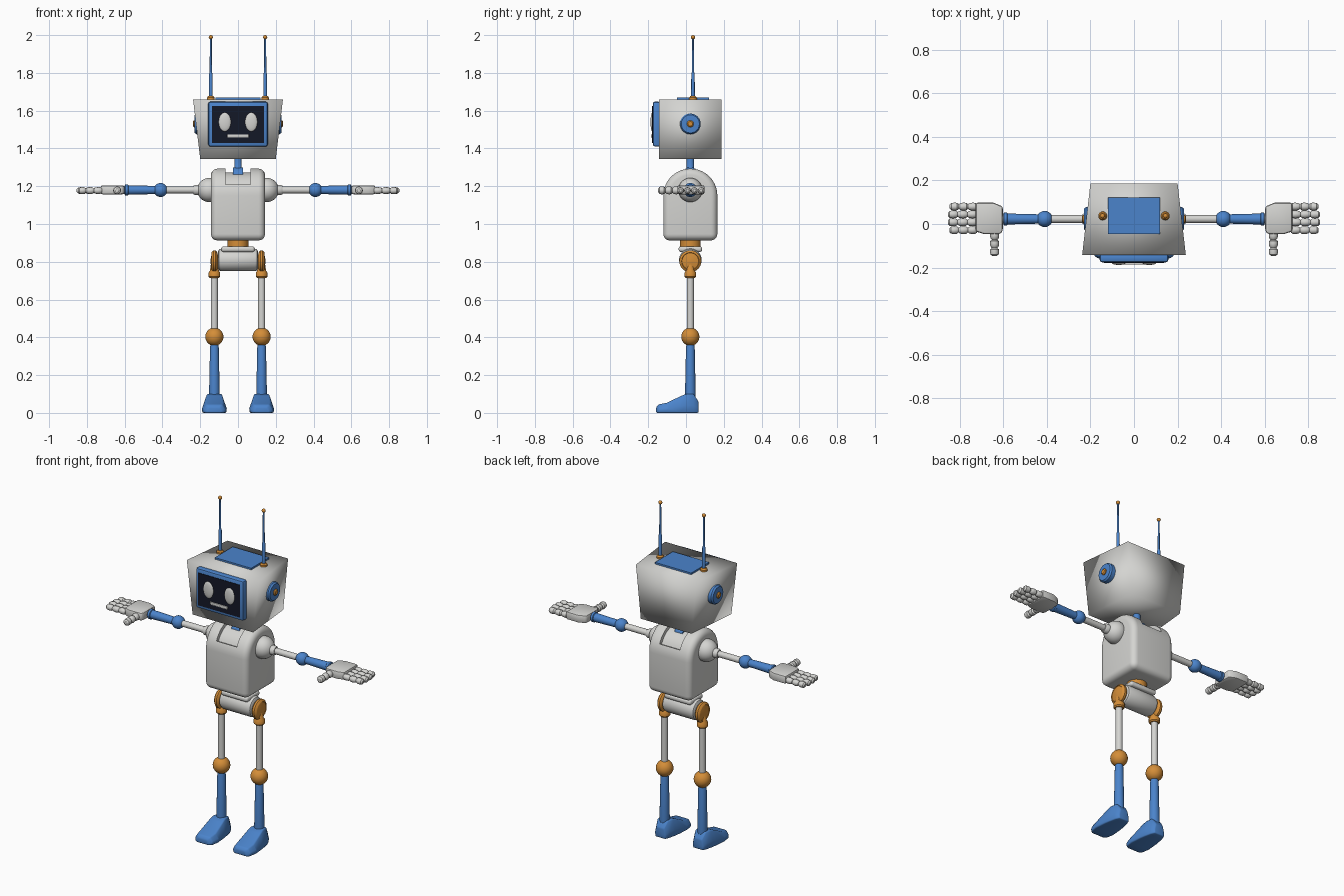
import bpy, bmesh
from math import sin, cos, pi, radians
from mathutils import Vector, Matrix

if "Cube" in bpy.data.objects:
    bpy.data.objects.remove(bpy.data.objects["Cube"])


def material(name, rgb):
    m = bpy.data.materials.new(name)
    m.use_nodes = True
    m.diffuse_color = (*rgb, 1)
    m.node_tree.nodes["Principled BSDF"].inputs["Base Color"].default_value = (*rgb, 1)
    return m


WHITE = material("light grey", (0.66, 0.66, 0.64))
BLUE = material("blue", (0.07, 0.23, 0.6))
ORANGE = material("orange", (0.66, 0.27, 0.04))
DARK = material("screen black", (0.007, 0.009, 0.02))
SIDES = {"left": 1, "right": -1}
YC = 0.023  # depth of the body axis


def finish(name, mat, bm, bevel=0, segments=3, cutter=None, angle=35):
    """Turn a bmesh into a shaded object, with optional bevel and cut."""
    bmesh.ops.recalc_face_normals(bm, faces=bm.faces)
    mesh = bpy.data.meshes.new(name)
    bm.to_mesh(mesh)
    bm.free()
    ob = bpy.data.objects.new(name, mesh)
    bpy.context.collection.objects.link(ob)
    mesh.materials.append(mat)
    bpy.ops.object.select_all(action="DESELECT")
    ob.select_set(True)
    bpy.context.view_layer.objects.active = ob
    if bevel:
        mod = ob.modifiers.new("bevel", "BEVEL")
        mod.width, mod.segments = bevel, segments
        mod.use_clamp_overlap = False
        bpy.ops.object.modifier_apply(modifier="bevel")
    if cutter:
        mod = ob.modifiers.new("cut", "BOOLEAN")
        mod.operation, mod.solver, mod.object = "DIFFERENCE", "EXACT", cutter
        bpy.ops.object.modifier_apply(modifier="cut")
    bpy.ops.object.shade_smooth_by_angle(angle=radians(angle))
    return ob


def loft(rings):
    """Skin closed rings of points and cap both ends."""
    bm = bmesh.new()
    rows = [[bm.verts.new(p) for p in ring] for ring in rings]
    n = len(rows[0])
    for a, b in zip(rows, rows[1:]):
        for i in range(n):
            j = (i + 1) % n
            bm.faces.new((a[i], a[j], b[j], b[i]))
    bm.faces.new(rows[0])
    bm.faces.new(rows[-1])
    return bm


def lathe(name, mat, origin, axis, profile, seg=24, scale=(1, 1, 1)):
    """Revolve (radius, height) points around an axis."""
    turn = Vector((0, 0, 1)).rotation_difference(Vector(axis)).to_matrix()
    place = Matrix.Translation(origin) @ Matrix.Diagonal((*scale, 1)) @ turn.to_4x4()
    bm = loft([[place @ Vector((r * cos(2 * pi * i / seg), r * sin(2 * pi * i / seg), h))
                for i in range(seg)] for r, h in profile])
    bmesh.ops.remove_doubles(bm, verts=bm.verts, dist=1e-6)
    return finish(name, mat, bm)


def ball(name, mat, origin, r, scale=(1, 1, 1)):
    arc = [(max(r * sin(pi * i / 14), r * 0.01), -r * cos(pi * i / 14)) for i in range(15)]
    return lathe(name, mat, origin, (0, 0, 1), arc, scale=scale)


def prism(name, mat, points, axis, lo, hi, **options):
    """Extrude a flat outline along x, y or z."""
    def at(p, d):
        return {"x": (d, *p), "y": (p[0], d, p[1]), "z": (*p, d)}[axis]
    return finish(name, mat, loft([[at(p, d) for p in points] for d in (lo, hi)]), **options)


def box(name, mat, lo, hi, **options):
    (x0, y0, z0), (x1, y1, z1) = lo, hi
    outline = [(x0, y0), (x1, y0), (x1, y1), (x0, y1)]
    return prism(name, mat, outline, "z", z0, z1, **options)


def arc(r, z, a0, a1, steps):
    angles = [radians(a0 + (a1 - a0) * i / steps) for i in range(steps + 1)]
    return [(YC + r * cos(a), z + r * sin(a)) for a in angles]


# Head: tapered box, wider at the front and top, softly shaded
def head_ring(z, front, back):
    return [(-front, -0.143, z), (front, -0.143, z), (back, 0.187, z), (-back, 0.187, z)]


finish("head", WHITE, loft([head_ring(1.345, 0.2, 0.168), head_ring(1.66, 0.238, 0.2)]), angle=180)
box("top_panel", BLUE, (-0.12, -0.047, 1.655), (0.12, 0.122, 1.67))

# Face
box("screen_frame", BLUE, (-0.158, -0.176, 1.41), (0.158, -0.135, 1.648), bevel=0.012, segments=2)
box("screen", DARK, (-0.138, -0.179, 1.43), (0.138, -0.171, 1.624))
box("mouth", WHITE, (-0.058, -0.186, 1.458), (0.058, -0.176, 1.475), bevel=0.004, segments=2)
for side, s in SIDES.items():
    ball(side + "_eye", WHITE, (s * 0.07, -0.178, 1.54), 0.05, (0.66, 0.2, 1))

    # Ears and antennas
    lathe(side + "_ear_disc", BLUE, (s * 0.18, YC, 1.53), (s, 0, 0),
          [(0.055, 0), (0.055, 0.04), (0.048, 0.049), (0.02, 0.05)])
    lathe(side + "_ear_knob", ORANGE, (s * 0.22, YC, 1.53), (s, 0, 0),
          [(0.018, 0), (0.018, 0.014), (0.012, 0.019)])
    foot = (s * 0.144, 0.037, 1.655)
    lathe(side + "_antenna_base", ORANGE, foot, (0, 0, 1),
          [(0.02, 0), (0.02, 0.014), (0.014, 0.022)])
    lathe(side + "_antenna_rod", BLUE, foot, (0, 0, 1),
          [(0.01, 0.01), (0.009, 0.14), (0.006, 0.15), (0.005, 0.335)], seg=12)
    ball(side + "_antenna_tip", ORANGE, (s * 0.144, 0.037, 1.989), 0.011)

# Neck
lathe("neck", BLUE, (0, YC, 1.22), (0, 0, 1),
      [(0.027, 0), (0.027, 0.06), (0.02, 0.07), (0.019, 0.14)])
lathe("neck_hinge", BLUE, (-0.026, YC, 1.25), (1, 0, 0), [(0.05, 0), (0.05, 0.052)])

# Torso: arched block with a shallow channel over the top
channel = prism("channel_cutter", WHITE, arc(0.22, 1.15, 24, 156, 20) + arc(0.122, 1.15, 156, 24, 20),
                "x", -0.067, 0.067)
channel.hide_render = True
channel.hide_viewport = False
outline = [(YC - 0.143, 0.913), (YC + 0.143, 0.913)] + arc(0.143, 1.15, 0, 180, 28)
prism("torso", WHITE, outline, "x", -0.143, 0.143, bevel=0.034, segments=5, cutter=channel)
bpy.data.objects.remove(channel)

# Waist and pelvis
lathe("waist", ORANGE, (0, YC, 0.86), (0, 0, 1), [(0.055, 0), (0.055, 0.07)])
box("pelvis_plate", WHITE, (-0.088, YC - 0.062, 0.852), (0.088, YC + 0.062, 0.882), bevel=0.012)
lathe("pelvis", WHITE, (0, YC, 0.81), (1, 0, 0),
      [(0.045, -0.105), (0.055, -0.1), (0.06, -0.088), (0.06, 0.088), (0.055, 0.1), (0.045, 0.105)])


def finger(name, origin, axis, r, length, joints=3):
    """A digit made of pinched segments with a round tip."""
    step = length / joints
    shape = [(r * k, (j + t) * step) for j in range(joints)
             for t, k in ((0, 0.6), (0.18, 0.95), (0.5, 1), (0.82, 0.9))]
    lathe(name, WHITE, origin, axis, shape + [(r * 0.45, length)], seg=12)


for side, s in SIDES.items():
    # Arm
    arm = (0, YC, 1.18)
    out = (s, 0, 0)
    ball(side + "_shoulder", WHITE, (s * 0.152, YC, 1.18), 0.064)
    lathe(side + "_shoulder_collar", WHITE, arm, out,
          [(0.027, 0.2), (0.027, 0.228), (0.022, 0.236)])
    lathe(side + "_upper_arm", WHITE, arm, out, [(0.018, 0.2), (0.018, 0.4)])
    ball(side + "_elbow", BLUE, (s * 0.41, YC, 1.18), 0.037)
    lathe(side + "_forearm", BLUE, arm, out,
          [(0.021, 0.42), (0.025, 0.58), (0.029, 0.583), (0.029, 0.596), (0.024, 0.6)])
    lathe(side + "_wrist", WHITE, arm, out, [(0.02, 0.59), (0.02, 0.62)])

    # Hand
    palm = [(0.602, -0.03), (0.612, -0.046), (0.69, -0.046), (0.727, -0.034),
            (0.727, 0.098), (0.645, 0.098), (0.602, 0.08)]
    prism(side + "_palm", WHITE, [(s * x, y) for x, y in palm], "z", 1.157, 1.205,
          bevel=0.01, segments=2)
    for i, reach in enumerate((0.128, 0.134, 0.134, 0.126)):
        finger(f"{side}_finger_{i + 1}", (s * 0.72, -0.028 + 0.036 * i, 1.177), out, 0.018, reach)
    finger(side + "_thumb", (s * 0.64, -0.035, 1.178), (0, -1, 0), 0.021, 0.112)

    # Leg
    x = s * 0.125
    leg = (x, YC, 0)
    up = (0, 0, 1)
    lathe(side + "_hip", ORANGE, (x, YC, 0.803), out,
          [(0.035, -0.018), (0.05, -0.014), (0.058, -0.006), (0.058, 0.006),
           (0.05, 0.014), (0.046, 0.016), (0.044, 0.013), (0.01, 0.02)], seg=32)
    lathe(side + "_hip_collar", ORANGE, leg, up,
          [(0.025, 0.715), (0.031, 0.722), (0.031, 0.742), (0.024, 0.752), (0.018, 0.79)])
    lathe(side + "_thigh", WHITE, leg, up, [(0.019, 0.42), (0.019, 0.73)])
    ball(side + "_knee", ORANGE, (x, YC, 0.403), 0.048)
    lathe(side + "_shin", BLUE, leg, up,
          [(0.028, 0.05), (0.028, 0.11), (0.023, 0.35), (0.018, 0.37)])

    # Foot: stations of depth, half width and height from toe to heel
    stations = [(-0.158, 0.04, 0.03), (-0.145, 0.058, 0.045), (-0.1, 0.066, 0.054),
                (-0.03, 0.06, 0.088), (0, 0.055, 0.1), (0.04, 0.046, 0.1), (0.066, 0.034, 0.06)]
    rings = [[(x + w * a, y, h * b) for a, b in
              ((-0.96, 0), (0.96, 0), (1, 0.4), (0.72, 1), (-0.72, 1), (-1, 0.4))]
             for y, w, h in stations]
    finish(side + "_foot", BLUE, loft(rings), bevel=0.006, segments=2, angle=45)
